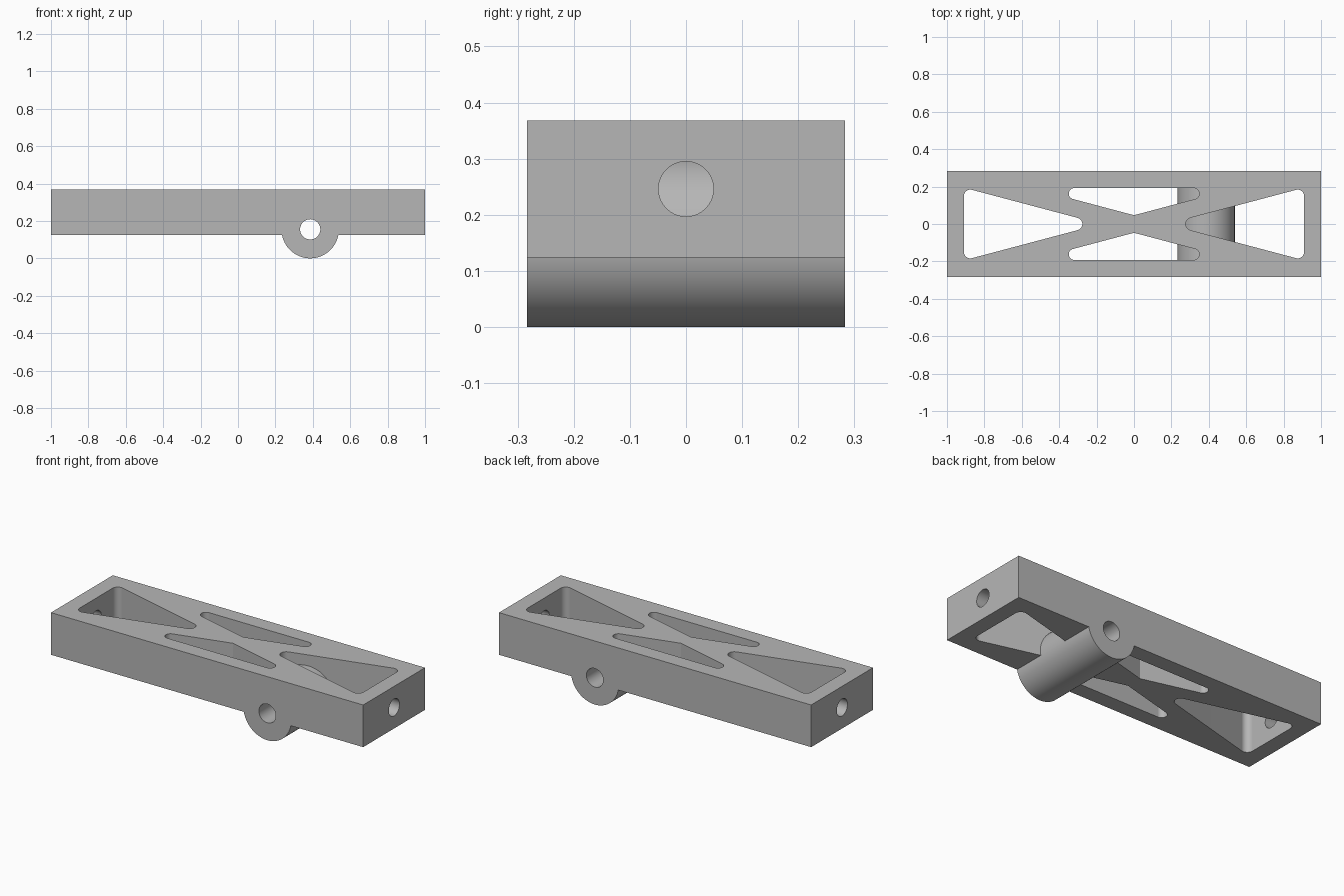
import bpy, bmesh, math
from mathutils import Vector, Matrix

cube = bpy.data.objects.get("Cube")
if cube:
    bpy.data.objects.remove(cube, do_unlink=True)

HALF_L, HALF_W = 1.0, 0.283
BOTTOM, TOP = 0.124, 0.368
SLOPE, RIB = 0.265, 0.047          # diagonal ribs: direction and offset of their edges
PIVOT_X, PIVOT_Z, PIVOT_R = 0.386, 0.153, 0.153

grey = bpy.data.materials.new("plain grey")
grey.use_nodes = True
colour = (0.47, 0.47, 0.47, 1)
grey.diffuse_color = colour
grey.node_tree.nodes["Principled BSDF"].inputs["Base Color"].default_value = colour


def add_object(name, bm):
    bmesh.ops.recalc_face_normals(bm, faces=bm.faces)
    mesh = bpy.data.meshes.new(name)
    bm.to_mesh(mesh)
    bm.free()
    mesh.materials.append(grey)
    obj = bpy.data.objects.new(name, mesh)
    bpy.context.collection.objects.link(obj)
    return obj


def prism(name, outline, z0, z1):
    bm = bmesh.new()
    face = bm.faces.new([bm.verts.new((x, y, z0)) for x, y in outline])
    top = bmesh.ops.extrude_face_region(bm, geom=[face])["geom"]
    verts = [v for v in top if isinstance(v, bmesh.types.BMVert)]
    bmesh.ops.translate(bm, verts=verts, vec=(0, 0, z1 - z0))
    return add_object(name, bm)


def rod(name, centre, radius, length, axis, segments=96):
    bm = bmesh.new()
    turn = Matrix.Rotation(math.pi / 2, 4, "Y" if axis == "X" else "X")
    bmesh.ops.create_cone(bm, cap_ends=True, segments=segments, radius1=radius,
                          radius2=radius, depth=length,
                          matrix=Matrix.Translation(centre) @ turn)
    return add_object(name, bm)


def rounded(corners, steps=16):
    """Outline from (x, y, fillet radius) corners."""
    points = []
    for i, (x, y, r) in enumerate(corners):
        p = Vector((x, y))
        if r == 0:
            points.append(p)
            continue
        a = (Vector(corners[i - 1][:2]) - p).normalized()
        b = (Vector(corners[(i + 1) % len(corners)][:2]) - p).normalized()
        half = a.angle(b) / 2
        centre = p + (a + b).normalized() * (r / math.sin(half))
        start = p + a * (r / math.tan(half)) - centre
        sweep = (p + b * (r / math.tan(half)) - centre).angle_signed(start)
        for k in range(steps + 1):
            t = sweep * k / steps
            points.append(centre + Matrix.Rotation(t, 2) @ start)
    return points


def combine(target, tool, operation):
    mod = target.modifiers.new(tool.name, "BOOLEAN")
    mod.operation, mod.solver, mod.object = operation, "EXACT", tool
    tool.hide_render = True
    tool.hide_set(True)
    tools.append(tool)


tools = []

# Rectangular bar
frame = prism("truss_arm", [(-HALF_L, -HALF_W), (HALF_L, -HALF_W),
                            (HALF_L, HALF_W), (-HALF_L, HALF_W)], BOTTOM, TOP)

# Rounded triangular windows between the crossed ribs
end_x, side_y = 0.909, 0.1925
end_y = SLOPE * end_x - RIB
side_x = (side_y - RIB) / SLOPE
end_window = rounded([(RIB / SLOPE, 0, 0.034), (end_x, -end_y, 0.034),
                      (end_x, end_y, 0.034)])
side_window = rounded([(0, RIB, 0), (side_x, side_y, 0.03), (-side_x, side_y, 0.03)])
for s in (1, -1):
    for name, outline in (("end_window", [(s * x, y) for x, y in end_window]),
                          ("side_window", [(x, s * y) for x, y in side_window])):
        combine(frame, prism(name, outline, BOTTOM - 0.1, TOP + 0.1), "DIFFERENCE")

# Cross bar for the pivot, then its bore
combine(frame, rod("pivot_barrel", (PIVOT_X, 0, PIVOT_Z), PIVOT_R, 2 * HALF_W, "Y"), "UNION")
combine(frame, rod("pivot_bore", (PIVOT_X, 0, PIVOT_Z + 0.002), 0.054, 1, "Y", 64), "DIFFERENCE")

# Bolt holes through both end walls
for s in (1, -1):
    combine(frame, rod("bolt_hole", (s * 0.97, 0, 0.246), 0.049, 0.2, "X", 64), "DIFFERENCE")

# Bake the cuts and remove the helpers
bpy.context.view_layer.update()
graph = bpy.context.evaluated_depsgraph_get()
baked = bpy.data.meshes.new_from_object(frame.evaluated_get(graph))
frame.modifiers.clear()
frame.data = baked
frame.data.materials.clear()
frame.data.materials.append(grey)
for tool in tools:
    bpy.data.objects.remove(tool, do_unlink=True)

# Smooth the round walls, keep the flat ones crisp
bpy.ops.object.select_all(action="DESELECT")
frame.select_set(True)
bpy.context.view_layer.objects.active = frame
bpy.ops.object.shade_smooth_by_angle(angle=math.radians(25))
weighted = frame.modifiers.new("crisp_flats", "WEIGHTED_NORMAL")
weighted.keep_sharp = True
